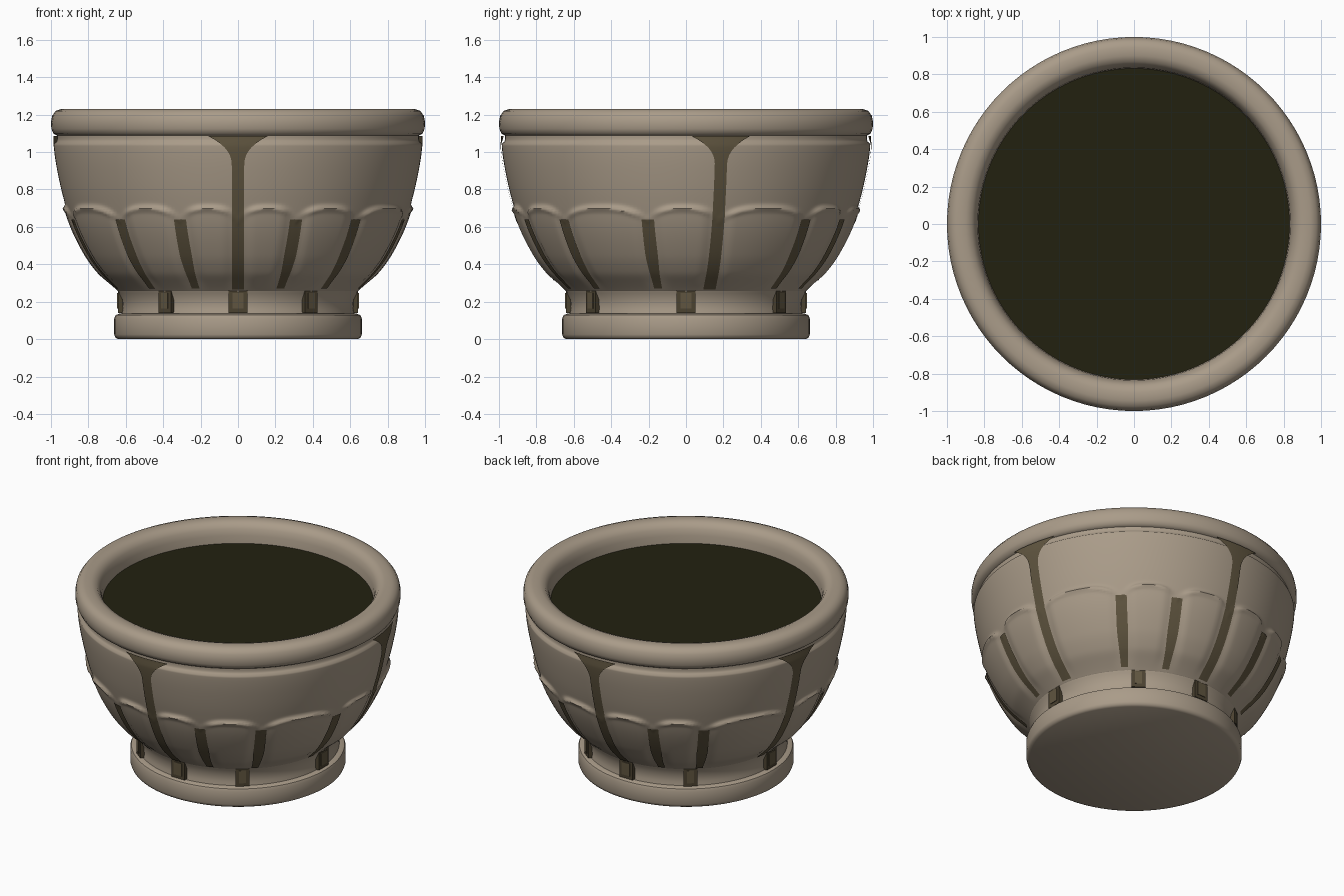
import bpy, math
from mathutils import Matrix, Vector

if "Cube" in bpy.data.objects:
    bpy.data.objects.remove(bpy.data.objects["Cube"])


def material(name, rgb):
    m = bpy.data.materials.new(name)
    m.diffuse_color = (*rgb, 1)
    m.use_nodes = True
    m.node_tree.nodes["Principled BSDF"].inputs["Base Color"].default_value = m.diffuse_color
    return m


STONE = material("weathered_stone", (0.40, 0.33, 0.25))
BROWN = material("dark_brown_inlay", (0.115, 0.09, 0.05))
DARK = material("deep_brown_frame", (0.07, 0.054, 0.03))
SOIL = material("dark_soil", (0.016, 0.015, 0.005))


def make(name, verts, faces, mat, angle=40):
    me = bpy.data.meshes.new(name)
    me.from_pydata(verts, [], faces)
    me.materials.append(mat)
    ob = bpy.data.objects.new(name, me)
    bpy.context.collection.objects.link(ob)
    bpy.ops.object.select_all(action='DESELECT')
    ob.select_set(True)
    bpy.context.view_layer.objects.active = ob
    bpy.ops.object.shade_smooth_by_angle(angle=math.radians(angle))
    return ob


def polar(r, a, z):
    return (r * math.cos(a), r * math.sin(a), z)


def lathe(name, profile, mat, n=96, caps=False):
    """Turn (radius, z) points, listed bottom to top on the outside."""
    verts = [polar(r, 2 * math.pi * i / n, z) for r, z in profile for i in range(n)]
    faces = [(j * n + i, j * n + (i + 1) % n, (j + 1) * n + (i + 1) % n, (j + 1) * n + i)
             for j in range(len(profile) - 1) for i in range(n)]
    if caps:
        faces.append(tuple(reversed(range(n))))
        faces.append(tuple(range((len(profile) - 1) * n, len(profile) * n)))
    return make(name, verts, faces, mat)


# Bowl surface: smooth profile plus scalloped petals between the inlays
PROFILE = [(0.25, 0.635), (0.30, 0.685), (0.36, 0.745), (0.45, 0.81), (0.60, 0.885),
           (0.75, 0.932), (0.90, 0.966), (1.02, 0.984), (1.10, 0.985)]
LONG = [math.radians(a) for a in (-90, 11, 90, 169)]
SHORT = [math.radians(a) for a in (-70, -46, -13, 45, 67, 112, 132, -167, -134, -110)]
BREAKS = sorted(a % (2 * math.pi) for a in LONG + SHORT)


def base_radius(z):
    z = min(max(z, PROFILE[0][0]), PROFILE[-1][0])
    for k in range(len(PROFILE) - 1):
        (z0, r0), (z1, r1) = PROFILE[k], PROFILE[k + 1]
        if z <= z1:
            slope = lambda i: ((PROFILE[min(i + 1, len(PROFILE) - 1)][1] - PROFILE[max(i - 1, 0)][1])
                               / (PROFILE[min(i + 1, len(PROFILE) - 1)][0] - PROFILE[max(i - 1, 0)][0]))
            h, t = z1 - z0, (z - z0) / (z1 - z0)
            return ((2*t**3 - 3*t*t + 1) * r0 + (t**3 - 2*t*t + t) * h * slope(k)
                    + (3*t*t - 2*t**3) * r1 + (t**3 - t*t) * h * slope(k + 1))


def smooth(t):
    t = min(max(t, 0), 1)
    return t * t * (3 - 2 * t)


def surface(a, z):
    r = base_radius(z)
    a %= 2 * math.pi
    lo = max([b for b in BREAKS if b <= a], default=BREAKS[-1] - 2 * math.pi)
    hi = min([b for b in BREAKS if b > a], default=BREAKS[0] + 2 * math.pi)
    u = 2 * (a - lo) / (hi - lo) - 1
    side = smooth((min(a - lo, hi - a) * r - 0.025) / 0.06)
    top = 0.63 + 0.07 * (1 - abs(u) ** 3)
    petal = 0.012 * side * smooth((top - z) / 0.02 + 0.5) * smooth((z - 0.25) / 0.1)
    ridge = 0.013 * (0.3 + 0.7 * side) * math.exp(-((z - top) / 0.014) ** 2)
    lip = -0.018 * smooth((z - 1.045) / 0.015)
    return r + petal + ridge + lip


N, ROWS = 288, 76
verts, faces = [], []
for j in range(ROWS + 1):
    z = 0.25 + 0.85 * j / ROWS
    verts += [polar(surface(2 * math.pi * i / N, z), 2 * math.pi * i / N, z) for i in range(N)]
for j in range(ROWS):
    for i in range(N):
        k = (i + 1) % N
        faces.append((j * N + i, j * N + k, (j + 1) * N + k, (j + 1) * N + i))
faces.append(tuple(reversed(range(N))))
make("bowl", verts, faces, STONE, 60)


# Inlaid brown strips that follow the bowl surface
def strip(name, angle, z0, z1, half_width, cols=8, rows=40):
    verts, faces = [], []
    for j in range(rows + 1):
        z = z0 + (z1 - z0) * j / rows
        r = base_radius(z)
        for i in range(cols + 1):
            a = angle + half_width(z) * (2 * i / cols - 1) / r
            verts.append(polar(max(surface(a, z), r - 0.004) + 0.007, a, z))
    w = cols + 1
    for j in range(rows):
        for i in range(cols):
            faces.append((j * w + i, j * w + i + 1, (j + 1) * w + i + 1, (j + 1) * w + i))
    make(name, verts, faces, BROWN, 60)


for k, a in enumerate(LONG):
    strip(f"long_inlay_{k + 1}", a, 0.265, 1.085,
          lambda z: 0.033 + 0.125 * max(0, (z - 0.92) / 0.165) ** 2.6)
for k, a in enumerate(SHORT):
    strip(f"short_inlay_{k + 1}", a, 0.27, 0.64, lambda z: 0.022 + 0.012 * smooth((z - 0.27) / 0.2))

# Foot and neck
lathe("foot", [(0.64, 0), (0.655, 0.008), (0.662, 0.025), (0.662, 0.11), (0.655, 0.128),
               (0.635, 0.136)], STONE, caps=True)
lathe("neck", [(0.625, 0.125), (0.618, 0.16), (0.62, 0.21), (0.637, 0.245), (0.645, 0.262)], STONE)

# Rounded rim with sloping inner wall
lathe("rim", [(0.90, 1.085), (0.965, 1.087), (0.988, 1.10), (0.998, 1.125), (1.0, 1.16),
              (0.993, 1.195), (0.975, 1.22), (0.945, 1.23), (0.90, 1.23), (0.868, 1.218),
              (0.848, 1.19), (0.836, 1.15), (0.83, 1.08)], STONE)

# Soil surface
lathe("soil", [(0.845, 1.07), (0.84, 1.10)], SOIL, caps=True)


# Small framed blocks around the neck
def block(name, angle, r, size, z, mat):
    d, w, h = size
    rot = Matrix.Rotation(angle, 3, 'Z')
    verts = [rot @ Vector((r + x * d / 2, y * w / 2, z + s * h / 2))
             for x in (-1, 1) for y in (-1, 1) for s in (-1, 1)]
    faces = [(0, 1, 3, 2), (4, 6, 7, 5), (0, 4, 5, 1), (2, 3, 7, 6), (0, 2, 6, 4), (1, 5, 7, 3)]
    make(name, verts, faces, mat)


for k, deg in enumerate((-90, -52.5, 0, 52.5, 90, 127.5, 180, -127.5)):
    a = math.radians(deg)
    w = 0.10 if deg % 90 == 0 else 0.085
    block(f"neck_block_{k + 1}", a, 0.617, (0.05, w, 0.12), 0.2, DARK)
    block(f"neck_block_panel_{k + 1}", a, 0.6425, (0.008, w - 0.04, 0.085), 0.205, BROWN)
